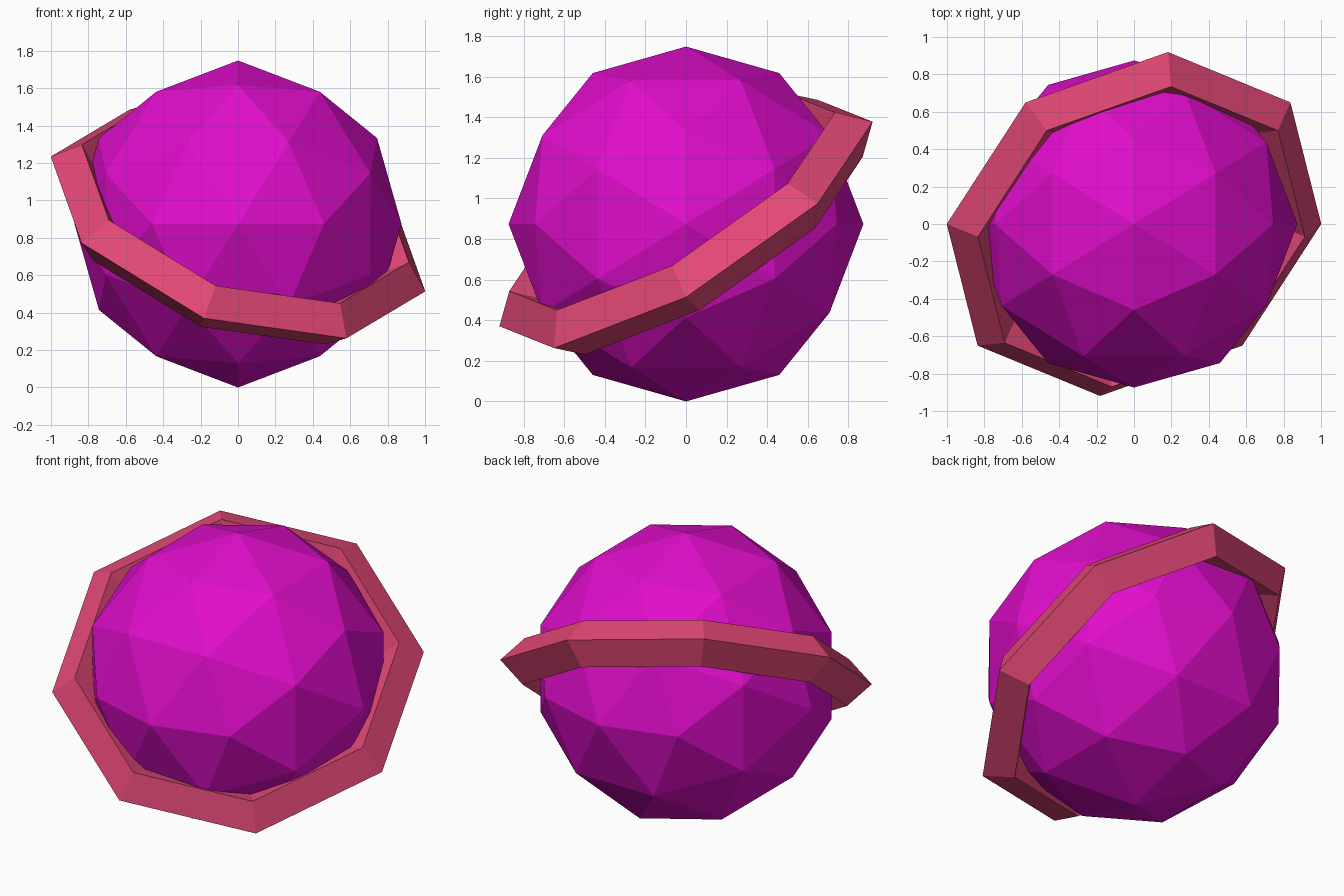
import bpy
import bmesh
from math import radians, cos, sin, pi
from mathutils import Matrix, Vector

cube = bpy.data.objects.get("Cube")
if cube:
    bpy.data.objects.remove(cube, do_unlink=True)

CENTER = Vector((0, 0, 0.874))


def material(name, rgb):
    mat = bpy.data.materials.new(name)
    mat.use_nodes = True
    color = (*rgb, 1)
    mat.diffuse_color = color
    mat.node_tree.nodes["Principled BSDF"].inputs["Base Color"].default_value = color
    return mat


def add_part(name, bm, mat):
    bmesh.ops.recalc_face_normals(bm, faces=bm.faces[:])
    mesh = bpy.data.meshes.new(name)
    bm.to_mesh(mesh)
    bm.free()
    mesh.materials.append(mat)
    obj = bpy.data.objects.new(name, mesh)
    obj.location = CENTER
    bpy.context.collection.objects.link(obj)
    return obj


# Faceted planet, turned so that an edge midpoint points straight up
bm = bmesh.new()
turn = Matrix.Rotation(radians(-31.717), 4, 'X') @ Matrix.Rotation(radians(-90), 4, 'Z')
bmesh.ops.create_icosphere(bm, subdivisions=2, radius=0.874, matrix=turn)
add_part("planet", bm, material("magenta", (0.75, 0.004, 0.6)))

# Tilted eight-sided ring with a diamond cross-section
RING_RADIUS, TUBE, SIDES, SECTION = 0.929, 0.135, 8, 4
axis_a = Vector((1, 0, -0.36)).normalized()
axis_b = Vector((0.18, 0.92, 0.505))
normal = axis_a.cross(axis_b).normalized()
axis_b = normal.cross(axis_a)

bm = bmesh.new()
loops = []
for i in range(SIDES):
    a = 2 * pi * i / SIDES
    outward = axis_a * cos(a) + axis_b * sin(a)
    loop = []
    for j in range(SECTION):
        t = 2 * pi * j / SECTION
        loop.append(bm.verts.new(outward * (RING_RADIUS + TUBE * cos(t))
                                 + normal * (TUBE * sin(t))))
    loops.append(loop)
for i in range(SIDES):
    here, after = loops[i], loops[(i + 1) % SIDES]
    for j in range(SECTION):
        k = (j + 1) % SECTION
        bm.faces.new((here[j], after[j], after[k], here[k]))
add_part("ring", bm, material("rose pink", (0.76, 0.064, 0.18)))
